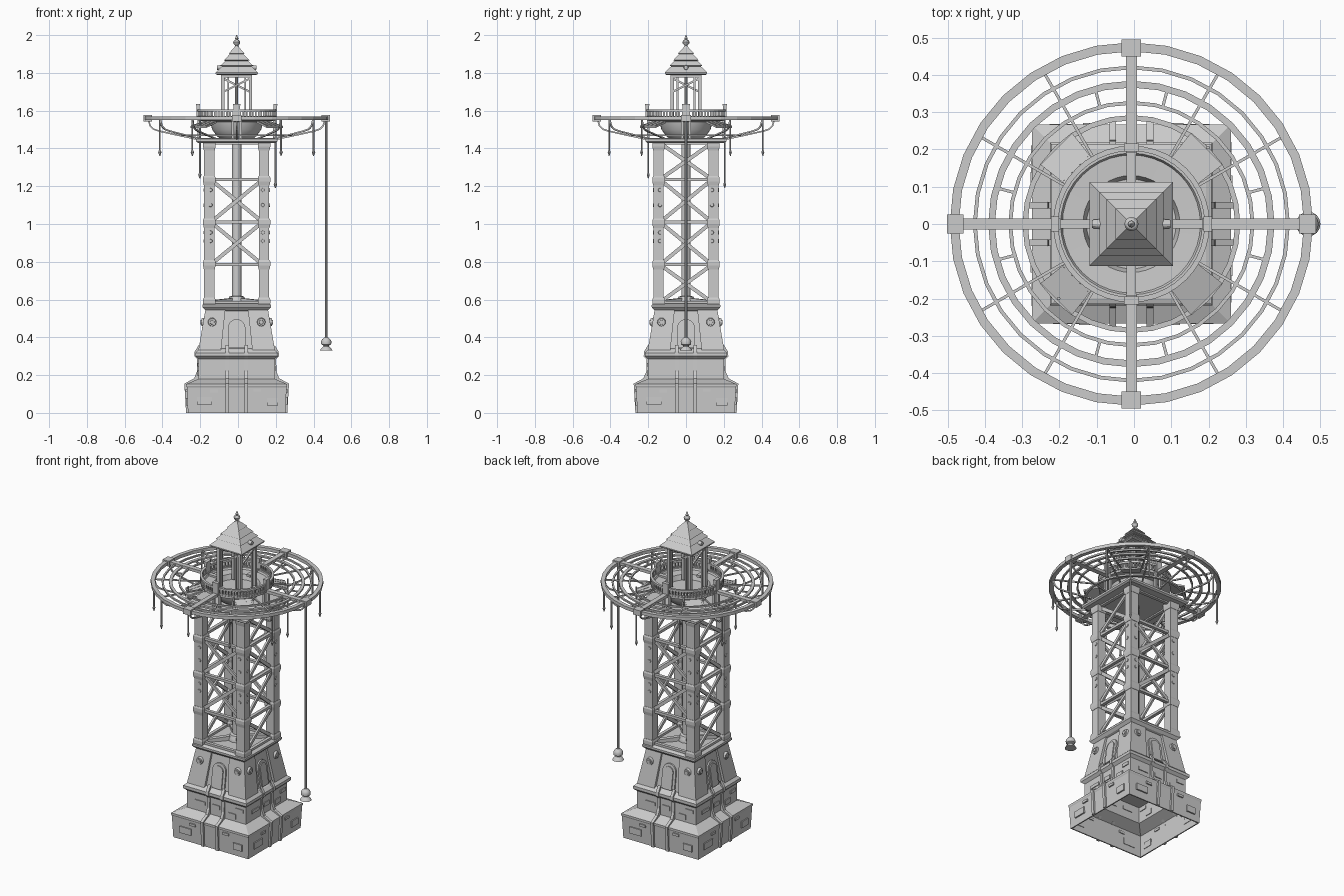
import bpy, bmesh, math
from mathutils import Matrix, Vector

if "Cube" in bpy.data.objects:
    bpy.data.objects.remove(bpy.data.objects["Cube"])

CX = -0.007  # tower axis, the hanging bell widens the model on one side
grey = bpy.data.materials.new("stone_grey")
grey.use_nodes = True
grey.diffuse_color = (0.6, 0.6, 0.6, 1)
grey.node_tree.nodes["Principled BSDF"].inputs["Base Color"].default_value = (0.6, 0.6, 0.6, 1)


def finish(bm, name, spin=1, smooth=False):
    """Repeat the part around the axis and make an object of it."""
    source = bm.verts[:] + bm.edges[:] + bm.faces[:]
    for k in range(1, spin):
        copy = bmesh.ops.duplicate(bm, geom=source)["geom"]
        verts = [v for v in copy if isinstance(v, bmesh.types.BMVert)]
        bmesh.ops.rotate(bm, verts=verts, matrix=Matrix.Rotation(math.tau * k / spin, 3, "Z"))
    bmesh.ops.recalc_face_normals(bm, faces=bm.faces[:])
    mesh = bpy.data.meshes.new(name)
    bm.to_mesh(mesh)
    bm.free()
    mesh.materials.append(grey)
    obj = bpy.data.objects.new(name, mesh)
    obj.location.x = CX
    bpy.context.collection.objects.link(obj)
    if smooth:
        bpy.ops.object.select_all(action="DESELECT")
        obj.select_set(True)
        bpy.context.view_layer.objects.active = obj
        bpy.ops.object.shade_smooth_by_angle(angle=0.6)


def box(bm, x, y, z, sx, sy, sz):
    m = Matrix.Translation((x, y, z)) @ Matrix.Diagonal((sx, sy, sz, 1))
    bmesh.ops.create_cube(bm, size=1, matrix=m)


def beam(bm, a, b, w, h=None):
    """Rectangular bar from a to b."""
    a, b = Vector(a), Vector(b)
    d = b - a
    m = Matrix.Translation((a + b) / 2) @ d.to_track_quat("Z", "Y").to_matrix().to_4x4()
    bmesh.ops.create_cube(bm, size=1, matrix=m @ Matrix.Diagonal((w, h or w, d.length, 1)))


def lathe(bm, profile, n=24, x=0, y=0, closed=False):
    """Turn (radius, height) points; n = 4 makes square sections by half width."""
    grow, turn = (math.sqrt(2), math.pi / 4) if n == 4 else (1, 0)
    rings = [[bm.verts.new((x + r * grow * math.cos(turn + math.tau * i / n),
                            y + r * grow * math.sin(turn + math.tau * i / n), z))
              for i in range(n)] for r, z in profile]
    pairs = list(zip(rings, rings[1:]))
    if closed:
        pairs.append((rings[-1], rings[0]))
    else:
        bm.faces.new(rings[0])
        bm.faces.new(rings[-1])
    for lo, hi in pairs:
        for i in range(n):
            j = (i + 1) % n
            bm.faces.new((lo[i], lo[j], hi[j], hi[i]))


def hoop(bm, r, w, z, h, n=32):
    lathe(bm, [(r - w / 2, z), (r + w / 2, z), (r + w / 2, z + h), (r - w / 2, z + h)], n, closed=True)


def disc(bm, x, y, z, r, depth):
    """Round boss facing the front."""
    m = Matrix.Translation((x, y, z)) @ Matrix.Rotation(math.pi / 2, 4, "X")
    bmesh.ops.create_cone(bm, cap_ends=True, segments=12, radius1=r, radius2=r * 0.8, depth=depth, matrix=m)


def prism(bm, outline, place, a, b):
    """Extrude a 2D outline between depths a and b using a placing rule."""
    ends = [[bm.verts.new(place(u, v, t)) for u, v in outline] for t in (a, b)]
    for e in ends:
        bm.faces.new(e)
    for i in range(len(outline)):
        j = (i + 1) % len(outline)
        bm.faces.new((ends[0][i], ends[0][j], ends[1][j], ends[1][i]))


def polar(r, degrees, z):
    a = math.radians(degrees)
    return (r * math.cos(a), r * math.sin(a), z)


# hollow stepped plinth
bm = bmesh.new()
lathe(bm, [(.195, .275), (.195, .175), (.259, .142), (.251, 0), (.258, 0), (.264, .135), (.267, .142),
           (.267, .152), (.202, .18), (.202, .285), (.218, .3), (.218, .318), (.2, .335), (.19, .34)], 4)
finish(bm, "plinth")

# flared ribs and raised bricks on the plinth
bm = bmesh.new()
rib = [(.255, 0), (.268, 0), (.277, .155), (.225, .183), (.21, .22), (.209, .285), (.224, .3),
       (.222, .325), (.2, .36), (.195, .3), (.198, .18), (.258, .14)]
for x in (-.05, .05):
    prism(bm, rib, lambda u, v, t: (t, -u, v), x - .009, x + .009)
finish(bm, "plinth_ribs", 4)
bm = bmesh.new()
for x, z, w, h in ((-.17, .065, .08, .04), (.19, .06, .06, .04), (-.12, .115, .04, .015), (.11, .12, .04, .015)):
    box(bm, x, -.257 - z * .04, z, w, .018, h)
for x, z, w, h in ((0, .235, .05, .025), (.11, .21, .05, .03), (-.11, .235, .07, .02), (.16, .255, .05, .02)):
    box(bm, x, -.199, z, w, .016, h)
finish(bm, "plinth_bricks", 4)

# tapered pedestal with corner piers
bm = bmesh.new()
lathe(bm, [(.185, .33), (.155, .54), (.168, .545), (.182, .56), (.182, .572), (.17, .58)], 4)
finish(bm, "pedestal")
bm = bmesh.new()
prism(bm, [(-1, -1), (1, -1), (1, 1), (-1, 1)],
      lambda u, v, t: (.143 - t * .03 + u * (.06 - t * .007), .143 - t * .03 + v * (.06 - t * .007), .33 + .215 * t), 0, 1)
finish(bm, "pedestal_piers", 4)

# arched doorways, frames and round bosses
bm = bmesh.new()
for r, depth in ((.046, .008), (.03, .014)):
    arch = [(-r, .345), (r, .345)] + [(r * math.cos(math.pi * i / 10), .45 + r * math.sin(math.pi * i / 10))
                                      for i in range(11)]
    prism(bm, arch, lambda u, v, t: (u, -.233 + v * .143 - t, v), -.01, depth)
for x in (-.13, .13):
    disc(bm, x, -.178, .48, .025, .018)
    disc(bm, x, -.183, .48, .014, .018)
finish(bm, "pedestal_arches", 4)

# corner columns with collars and rivets
bm = bmesh.new()
box(bm, .145, .145, 1, .054, .054, .87)
for z in (.59, .79, 1.01, 1.235, 1.42):
    lathe(bm, [(.029, z - .03), (.033, z - .01), (.033, z + .01), (.029, z + .02)], 4, .145, .145)
for z in (.91, .955, 1.1, 1.18):
    for x in (-.138, .138):
        disc(bm, x, -.172, z, .011, .008)
finish(bm, "corner_columns", 4)

# cross girders, then diagonal bracing that is denser on the sides
bm = bmesh.new()
levels = (.585, .785, 1.01, 1.235, 1.43)
for z in levels:
    box(bm, 0, -.15, z, .26, .02, .016)
finish(bm, "girders", 4)


def bracing(name, bays, turn):
    bm = bmesh.new()
    for i in bays:
        for s, d in ((1, -.152), (-1, -.143)):
            beam(bm, (-.125 * s, d, levels[i] + .01), (.125 * s, d, levels[i + 1] - .01), .012, .02)
    bmesh.ops.rotate(bm, verts=bm.verts[:], matrix=Matrix.Rotation(turn, 3, "Z"))
    finish(bm, name, 2)


bracing("front_back_braces", (1, 2), 0)
bracing("side_braces", (0, 1, 2, 3), math.pi / 2)

# central shaft with spreading feet
bm = bmesh.new()
lathe(bm, [(.05, .575), (.05, .59), (.045, .6), (.04, .615), (.025, .62), (.025, 1.46)], 12)
finish(bm, "central_shaft", smooth=True)
bm = bmesh.new()
beam(bm, (.03, .03, .595), (.12, .12, .585), .025)
finish(bm, "shaft_feet", 4)

# square platform, bowl and round deck with a sunken floor
bm = bmesh.new()
lathe(bm, [(.205, 1.43), (.215, 1.437), (.215, 1.45), (.2, 1.455)], 4)
finish(bm, "platform")
bm = bmesh.new()
lathe(bm, [(.085, 1.45), (.105, 1.465), (.13, 1.5), (.14, 1.54), (.205, 1.548), (.205, 1.562), (.19, 1.562),
           (.185, 1.552), (.13, 1.55), (.12, 1.52), (.08, 1.52)], 40)
finish(bm, "deck", smooth=True)

# gallery railing with posts
bm = bmesh.new()
hoop(bm, .203, .014, 1.595, .012, 40)
hoop(bm, .203, .012, 1.565, .006, 40)
for i in range(72):
    beam(bm, polar(.203, i * 5, 1.56), polar(.203, i * 5, 1.6), .009)
finish(bm, "gallery_railing")
bm = bmesh.new()
box(bm, .205, 0, 1.595, .018, .036, .075)
box(bm, .205, 0, 1.632, .022, .04, .008)
box(bm, .155, 0, 1.555, .09, .025, .014)
beam(bm, (.2, .02, 1.45), (.2, .02, 1.56), .014)
beam(bm, (.2, -.02, 1.45), (.2, -.02, 1.56), .014)
finish(bm, "gallery_posts", 4)

# gently sloping corner shields beside the deck
bm = bmesh.new()
prism(bm, [(.2, -.05), (.285, -.06), (.285, .06), (.2, .05)],
      lambda u, v, t: ((u - v) * .707, (u + v) * .707, 1.595 - u * .3 + t), 0, .01)
for v in (-.045, -.015, .015, .045):
    beam(bm, ((.21 - v) * .707, (.21 + v) * .707, 1.542), ((.28 - v) * .707, (.28 + v) * .707, 1.521), .003)
finish(bm, "corner_shields", 4)

# great wheel: nested flat hoops, cross beams and sagging ribs
bm = bmesh.new()
hoop(bm, .475, .024, 1.55, .02)
for r, w, z in ((.42, .01, 1.552), (.375, .018, 1.552), (.325, .01, 1.552), (.285, .014, 1.465)):
    hoop(bm, r, w, z, .01)
finish(bm, "wheel_hoops")
bm = bmesh.new()
box(bm, .33, 0, 1.56, .28, .03, .018)
box(bm, .472, 0, 1.56, .045, .052, .034)
finish(bm, "wheel_beams", 4)
bm = bmesh.new()
path = [(.468, 1.555), (.458, 1.52), (.44, 1.502), (.41, 1.492), (.32, 1.472), (.215, 1.45)]
for (r0, z0), (r1, z1) in zip(path, path[1:]):
    beam(bm, (r0, 0, z0), (r1, 0, z1), .008)
finish(bm, "wheel_ribs", 12)
bm = bmesh.new()
for a in (15, 75):
    beam(bm, polar(.325, a, 1.557), polar(.375, a, 1.557), .008)
for a in (30, 60):
    beam(bm, polar(.205, a, 1.555), polar(.47, a, 1.557), .008)
finish(bm, "wheel_struts", 4)

# hanging rods with pointed weights
bm = bmesh.new()
drops = [(polar(.47, a + q, 0), 1.36) for q in range(0, 360, 90) for a in (30, 60)]
drops += [((.205, .205, 0), 1.19), ((-.195, -.2, 0), 1.24)]
for (x, y, _), z in drops:
    lathe(bm, [(.002, z), (.009, z + .02), (.005, z + .03), (.005, 1.555)], 6, x, y)
finish(bm, "hanging_rods")

# bell on its long rope
bm = bmesh.new()
lathe(bm, [(.007, .39), (.007, 1.55)], 8, .474)
lathe(bm, [(.033, .33), (.026, .342), (.015, .352), (.015, .357), (.026, .362), (.028, .377), (.022, .389),
           (.01, .4)], 16, .474)
finish(bm, "bell_and_rope", smooth=True)

# lantern house
bm = bmesh.new()
box(bm, .073, .073, 1.665, .018, .018, .27)
box(bm, .045, -.073, 1.665, .008, .008, .27)
box(bm, 0, -.073, 1.785, .15, .016, .02)
beam(bm, (-.07, -.073, 1.7), (.07, -.073, 1.77), .01)
finish(bm, "lantern_frame", 4)
bm = bmesh.new()
lathe(bm, [(.008, 1.515), (.008, 1.8)], 8)
finish(bm, "lantern_shaft")

# stepped roof with bosses and finial
bm = bmesh.new()
lathe(bm, [(.105, 1.79), (.112, 1.795), (.112, 1.802), (.078, 1.835), (.086, 1.838), (.06, 1.864), (.067, 1.867),
           (.036, 1.9), (.042, 1.903), (.015, 1.932), (.01, 1.94)], 4)
finish(bm, "roof")
bm = bmesh.new()
disc(bm, 0, -.09, 1.828, .014, .03)
bmesh.ops.rotate(bm, verts=bm.verts[:], matrix=Matrix.Rotation(math.pi / 2, 3, "Z"))
finish(bm, "roof_bosses", 2)
bm = bmesh.new()
lathe(bm, [(.012, 1.93), (.008, 1.945), (.017, 1.955), (.019, 1.963), (.014, 1.972), (.006, 1.976),
           (.009, 1.982), (.002, 2)], 12)
finish(bm, "finial", smooth=True)
